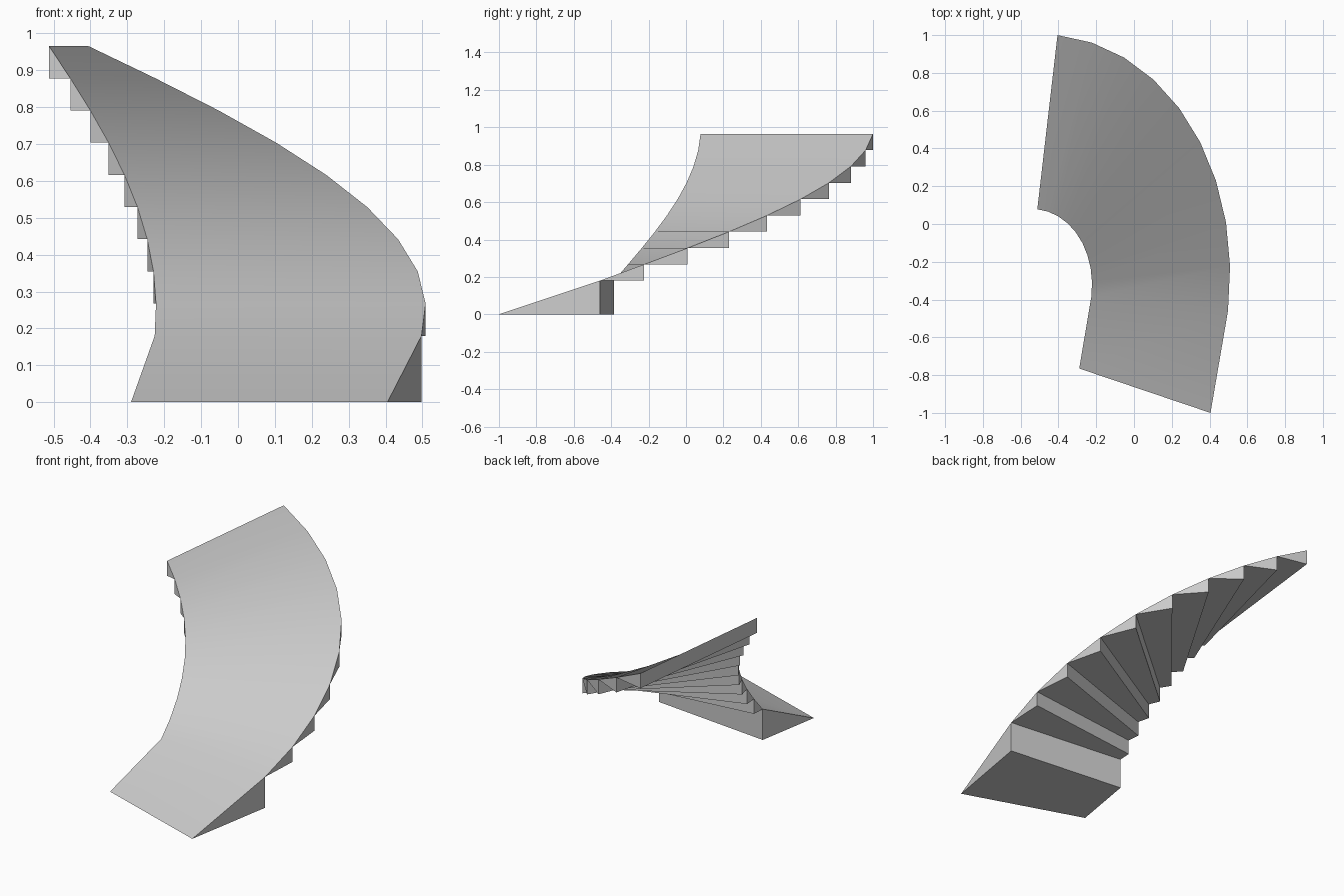
import bpy, bmesh
from math import sin, cos, radians
from mathutils import Vector

if "Cube" in bpy.data.objects:
    bpy.data.objects.remove(bpy.data.objects["Cube"])

STEPS = 9
CENTRE = Vector((-0.5615, -0.350))
AXIS_U = Vector((1.059, -0.110))
AXIS_V = Vector((0.1565, 1.35))
INNER = 0.317                       # inner curve is a scaled copy of the outer


# Rungs: (inner point, outer point, height) along the curved ramp
rungs = [(Vector((-0.29, -0.765)), Vector((0.405, -1.0)), 0.0)]
for i in range(STEPS + 1):
    a = radians(90 * i / STEPS)
    r = AXIS_U * cos(a) + AXIS_V * sin(a)
    rungs.append((CENTRE + r * INNER, CENTRE + r, 0.18 + (0.965 - 0.18) * i / STEPS))


def finish(name, bm):
    mesh = bpy.data.meshes.new(name)
    bm.to_mesh(mesh)
    bm.free()
    obj = bpy.data.objects.new(name, mesh)
    bpy.context.collection.objects.link(obj)
    return obj


def edge_verts(bm, rung, z):
    return [bm.verts.new((p.x, p.y, z)) for p in rung[:2]]


# Smooth sloping top surface
bm = bmesh.new()
rows = [edge_verts(bm, r, r[2]) for r in rungs]
for (a, b), (c, d) in zip(rows, rows[1:]):
    bm.faces.new((a, b, d, c))
deck = finish("ramp_deck", bm)
bpy.context.view_layer.objects.active = deck
deck.select_set(True)
bpy.ops.object.shade_smooth_by_angle(angle=radians(30))

# Sawtooth underside: one wedge per segment with flat base, riser and side triangles
bm = bmesh.new()
for near, far in zip(rungs, rungs[1:]):
    a, b = edge_verts(bm, near, near[2])
    c, d = edge_verts(bm, far, near[2])
    e, f = edge_verts(bm, far, far[2])
    bm.faces.new((a, c, d, b))      # base
    bm.faces.new((c, e, f, d))      # riser
    bm.faces.new((a, e, c))         # inner side
    bm.faces.new((b, d, f))         # outer side
finish("step_undersides", bm)
